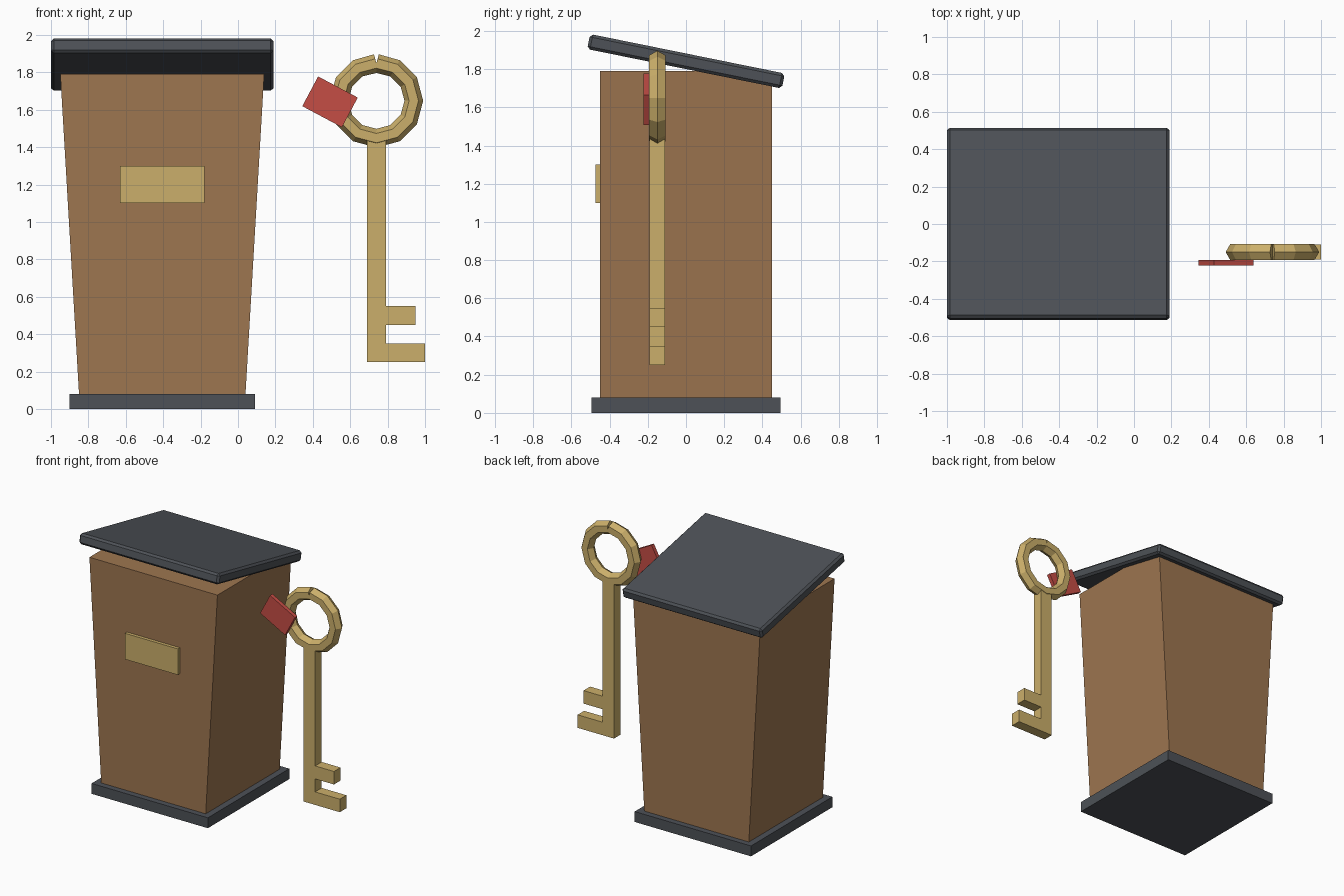
import bpy, bmesh, math
from mathutils import Matrix, Vector

if "Cube" in bpy.data.objects:
    bpy.data.objects.remove(bpy.data.objects["Cube"])


def material(name, rgb):
    m = bpy.data.materials.new(name)
    m.diffuse_color = (*rgb, 1)
    m.use_nodes = True
    m.node_tree.nodes["Principled BSDF"].inputs["Base Color"].default_value = m.diffuse_color
    return m


BROWN = material("brown wood", (0.34, 0.18, 0.08))
SLATE = material("dark slate", (0.075, 0.083, 0.095))
GOLD = material("brass", (0.60, 0.43, 0.145))
RED = material("red tag", (0.56, 0.075, 0.06))


def finish(name, bm, mat):
    bmesh.ops.recalc_face_normals(bm, faces=bm.faces[:])
    me = bpy.data.meshes.new(name)
    bm.to_mesh(me)
    bm.free()
    me.materials.append(mat)
    ob = bpy.data.objects.new(name, me)
    bpy.context.collection.objects.link(ob)
    return ob


def box(name, center, size, mat, rot=None, bevel=0, top_scale=1):
    bm = bmesh.new()
    bmesh.ops.create_cube(bm, size=1)
    for v in bm.verts:
        v.co = Vector([a * b for a, b in zip(v.co, size)])
        if v.co.z > 0:
            v.co.x *= top_scale
    if bevel:
        bmesh.ops.bevel(bm, geom=bm.edges[:], offset=bevel, segments=1, affect='EDGES')
    bm.transform(Matrix.Translation(center) @ (rot or Matrix()))
    return finish(name, bm, mat)


def prism(name, outline, y0, y1, mat):
    # extrude an x-z outline along y
    bm = bmesh.new()
    face = bm.faces.new([bm.verts.new((x, y0, z)) for x, z in outline])
    ext = bmesh.ops.extrude_face_region(bm, geom=[face])
    for g in ext["geom"]:
        if isinstance(g, bmesh.types.BMVert):
            g.co.y = y1
    return finish(name, bm, mat)


CX = -0.405

# bin: base slab, tapered body, tilted lid, front plate
box("base", (CX, 0, 0.04), (0.99, 0.99, 0.08), SLATE)
box("body", (CX, 0, 0.935), (0.89, 0.90, 1.71), BROWN, top_scale=1.09 / 0.89)
box("lid", (CX, 0, 1.841), (1.19, 1.04, 0.08), SLATE,
    rot=Matrix.Rotation(-0.2, 4, 'X'), bevel=0.015)
box("front_plate", (CX, -0.4625, 1.20), (0.45, 0.025, 0.20), GOLD)

# key: shaft with two teeth
prism("key_shaft", [(0.69, 0.25), (1.0, 0.25), (1.0, 0.35), (0.79, 0.35), (0.79, 0.45),
                    (0.95, 0.45), (0.95, 0.55), (0.79, 0.55), (0.79, 1.45), (0.69, 1.45)],
      -0.19, -0.11, GOLD)

# key ring: hexagonal tube swept round 12 segments, with a split at the top
bm = bmesh.new()
rings = []
for i in range(13):
    a = math.pi / 2 + i * math.tau / 12
    d = a + (math.pi / 12 if i == 0 else -math.pi / 12 if i == 12 else 0)
    ring = []
    for j in range(6):
        t = j * math.tau / 6
        r = 0.05 * math.cos(t)
        ring.append(bm.verts.new((0.74 + 0.2 * math.cos(a) + r * math.cos(d),
                                  -0.15 + 0.05 * math.sin(t),
                                  1.648 + 0.2 * math.sin(a) + r * math.sin(d))))
    rings.append(ring)
for p, q in zip(rings, rings[1:]):
    for j in range(6):
        k = (j + 1) % 6
        bm.faces.new((p[j], p[k], q[k], q[j]))
bm.faces.new(rings[0])
bm.faces.new(rings[-1])
finish("key_ring", bm, GOLD)

# tag hanging on the ring
box("key_tag", (0.492, -0.207, 1.642), (0.24, 0.03, 0.18), RED,
    rot=Matrix.Rotation(0.49, 4, 'Y'))
